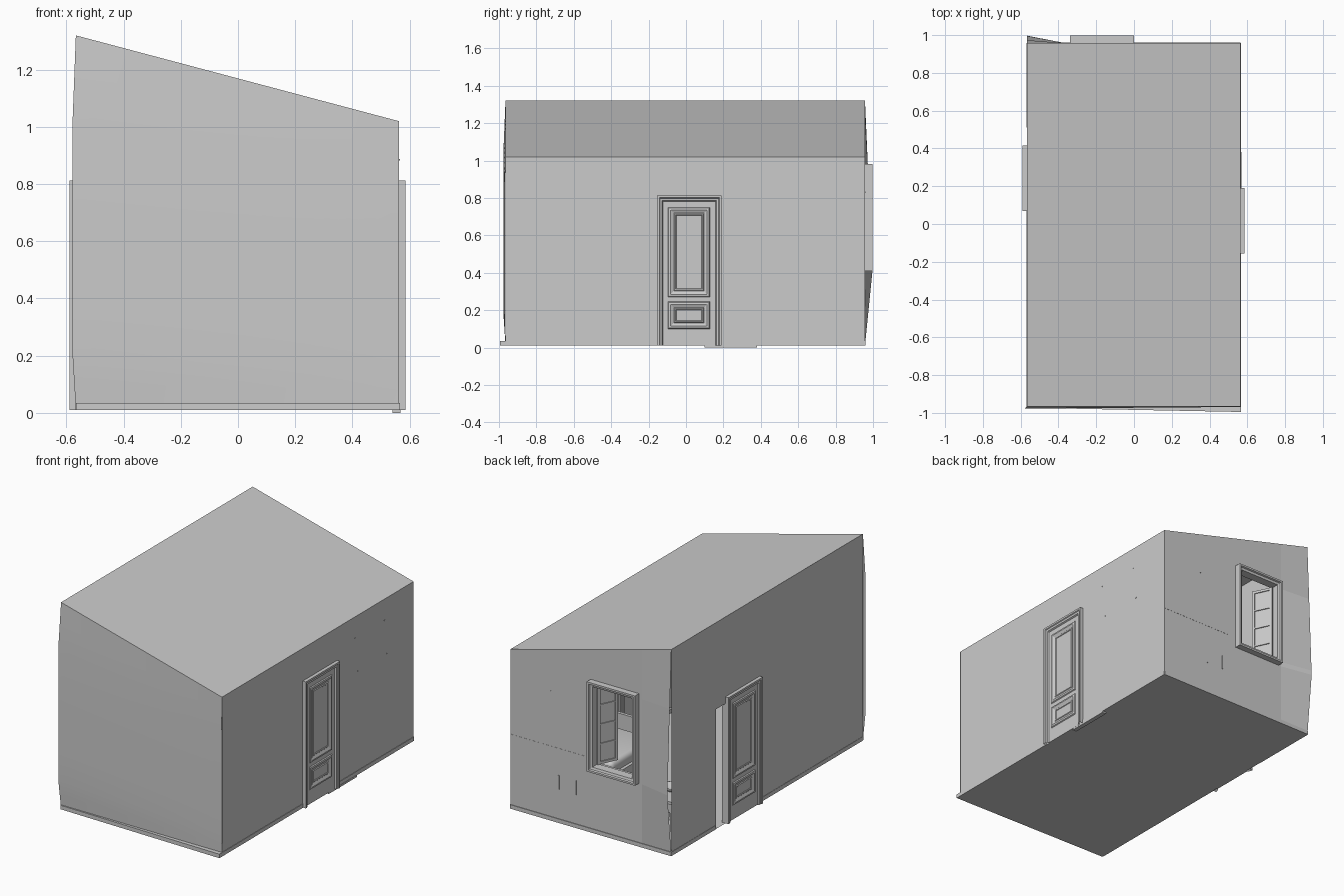
import bpy, bmesh, math
from mathutils import Vector, Matrix

if "Cube" in bpy.data.objects:
    bpy.data.objects.remove(bpy.data.objects["Cube"])

L, R, F, B, Z0 = -0.567, 0.563, -0.965, 0.957, 0.01


def roof_z(x):
    return 1.32 - 0.30 * (x - L) / (R - L)


def make(name, verts, faces, mat=None):
    me = bpy.data.meshes.new(name)
    me.from_pydata([tuple(v) for v in verts], [], faces)
    ob = bpy.data.objects.new(name, me)
    bpy.context.collection.objects.link(ob)
    if mat:
        ob.matrix_world = mat
    return ob


def box(name, a, b, mat=None):
    v = [(x, y, z) for x in (a[0], b[0]) for y in (a[1], b[1]) for z in (a[2], b[2])]
    f = [(0, 1, 3, 2), (4, 6, 7, 5), (0, 4, 5, 1), (2, 3, 7, 6), (0, 2, 6, 4), (1, 5, 7, 3)]
    return make(name, v, f, mat)


# grid sheet with an optional rectangular opening; fn maps (u, v) to a point
def sheet(name, us, vs, fn, hole=None):
    verts = [fn(u, v) for u in us for v in vs]
    n, faces = len(vs), []
    for i in range(len(us) - 1):
        for j in range(n - 1):
            cu, cv = (us[i] + us[i + 1]) / 2, (vs[j] + vs[j + 1]) / 2
            if hole and hole[0] < cu < hole[1] and hole[2] < cv < hole[3]:
                continue
            a = i * n + j
            faces.append((a, a + n, a + n + 1, a + 1))
    return make(name, verts, faces)


# nested rectangles joined into a moulding; steps are (inset, height)
def moulding(name, rect, steps, fn, cap=False):
    u0, u1, v0, v1 = rect
    verts, faces = [], []
    for d, h in steps:
        verts += [fn(u0 + d, v0 + d, h), fn(u1 - d, v0 + d, h),
                  fn(u1 - d, v1 - d, h), fn(u0 + d, v1 - d, h)]
    for k in range(len(steps) - 1):
        for i in range(4):
            j = (i + 1) % 4
            faces.append((4 * k + i, 4 * k + j, 4 * k + 4 + j, 4 * k + 4 + i))
    if cap:
        m = len(verts)
        faces.append((m - 4, m - 3, m - 2, m - 1))
    return make(name, verts, faces)


def lathe(name, profile, at, n=20):
    verts = [(at[0] + r * math.cos(2 * math.pi * i / n), at[1] + r * math.sin(2 * math.pi * i / n), at[2] + z)
             for r, z in profile for i in range(n)]
    faces = [(k * n + i, k * n + (i + 1) % n, k * n + n + (i + 1) % n, k * n + n + i)
             for k in range(len(profile) - 1) for i in range(n)]
    ob = make(name, verts, faces)
    for p in ob.data.polygons:
        p.use_smooth = True
    return ob


# shell: floor, sloped ceiling and four walls
sheet("floor", [L, R], [F, B], lambda x, y: (x, y, Z0))
sheet("ceiling", [L, R], [F, B], lambda x, y: (x, y, roof_z(x)))
sheet("right_wall", [F, B], [Z0, 1.02], lambda y, z: (R, y, z))
sheet("left_wall", [F, 0.1, 0.51, B], [Z0, 0.77, 1.32], lambda y, z: (L, y, z), (0.1, 0.51, 0, 0.77))


def back_point(x, z):
    bulge = max(0, (-0.36 - x) / 0.207) * max(0, 1 - (abs(z - 0.41) / (0.4 if z < 0.41 else 0.91)))
    return (x, B + 0.04 * bulge, roof_z(x) if z > 1.3 else z)


sheet("back_wall", [L, -0.36, -0.31, -0.03, R], [Z0, 0.41, 0.44, 0.95, 1.32], back_point, (-0.31, -0.03, 0.44, 0.95))


def front_point(x, t):
    s = (R - x) / (R - L)
    bow = min(1, t / 0.14, (1 - t) / 0.22) if 0 < t < 1 else 0
    return (x - 0.011 * bow * s ** 6, F - 0.012 * bow * (0.3 + 0.7 * s), Z0 + t * (roof_z(x) - Z0))


front = sheet("front_wall", [L + (R - L) * i / 16 for i in range(17)],
              [0, 0.07, 0.14, 0.3, 0.5, 0.78, 0.9, 1], front_point)
for p in front.data.polygons:
    p.use_smooth = True

# skirting boards
for a, b in ((F, -0.155), (0.19, B)):
    box("right_skirting", (R - 0.012, a, Z0), (R + 0.003, b, 0.035))
for a, b in ((F, 0.07), (0.51, B)):
    box("left_skirting", (L - 0.002, a, Z0), (L + 0.012, b, 0.035))
box("back_skirting", (L, B - 0.012, Z0), (R, B + 0.004, 0.035))
make("front_skirting", [(x, y, z) for z in (Z0, 0.035) for x, y in
     ((L, F + 0.012), (L, F - 0.008), (R + 0.003, F - 0.03), (R + 0.003, F + 0.012))],
     [(3, 2, 1, 0), (4, 5, 6, 7)] + [(i, (i + 1) % 4, (i + 1) % 4 + 4, i + 4) for i in range(4)])
box("floor_strip", (0.54, 0.10, 0.0), (0.568, 0.38, 0.012))


# panelled doors with a moulded frame on both wall faces
def door(name, wall, s, y0):
    w = 0.345
    for k, face in (("outer", s), ("inner", -s)):
        def at(u, v, h, face=face):
            return (wall + face * h, y0 + u, v)
        pts = [(0, 0.0), (0, 0.022), (0.012, 0.022), (0.016, 0.017), (0.028, 0.015), (0.034, 0.004)]
        verts, faces = [], []
        for d, h in pts:
            verts += [at(d, Z0, h), at(d, 0.813 - d, h), at(w - d, 0.813 - d, h), at(w - d, Z0, h)]
        for q in range(len(pts) - 1):
            for i in range(3):
                faces.append((4 * q + i, 4 * q + i + 1, 4 * q + 5 + i, 4 * q + 4 + i))
        make(name + "_frame_" + k, verts, faces)
        for v0, v1 in ((0.27, 0.75), (0.10, 0.245)):
            moulding(name + "_panel_" + k, (0.058, 0.282, v0, v1),
                     [(0, 0.006), (0.004, 0.012), (0.014, 0.014), (0.032, 0.006), (0.036, 0.010),
                      (0.042, 0.010), (0.045, 0.0065)], at, True)
    box(name + "_slab", (wall - 0.006, y0 + 0.03, Z0), (wall + 0.006, y0 + w - 0.03, 0.78))
    lathe(name + "_knob", [(0.001, -0.01), (0.009, -0.005), (0.009, 0.005), (0.001, 0.01)],
          (wall - s * 0.018, y0 + 0.05, 0.38), 10)


door("right_door", R, 1, -0.155)
door("left_door", L, -1, 0.07)

# window casing, lining and two inward-opening sashes
moulding("window_casing", (-0.34, 0.0, 0.41, 0.98),
         [(0, 0), (0, 0.04), (0.012, 0.04), (0.016, 0.03), (0.03, 0.026), (0.03, -0.03), (0, -0.03), (0, 0)],
         lambda u, v, h: (u, B + h, v))
box("window_ledge", (-0.34, B - 0.06, 0.40), (0.0, B - 0.02, 0.43))
for hx, ang in ((-0.31, -65), (-0.03, 245)):
    m = Matrix.Translation((hx, B - 0.02, 0)) @ Matrix.Rotation(math.radians(ang), 4, 'Z')
    for u in (0, 0.118):
        box("sash_stile", (u, -0.009, 0.44), (u + 0.018, 0.009, 0.95), m)
    for i in range(5):
        z = 0.44 + i * 0.1235
        t = 0.016 if i in (0, 4) else 0.008
        box("sash_bar", (0.018, -0.008, z), (0.118, 0.008, z + t), m)
    box("sash_glass", (0.018, -0.002, 0.456), (0.118, 0.002, 0.934), m)

# bed in the back right corner
bx0, bx1, by0, by1 = 0.06, 0.545, 0.14, 0.94
for x in (bx0, bx1 - 0.04):
    box("bed_post", (x, by1 - 0.04, Z0), (x + 0.04, by1, 0.50))
    box("bed_post", (x, by0, Z0), (x + 0.04, by0 + 0.04, 0.40))
    box("bed_rail", (x + 0.005, by0, 0.14), (x + 0.035, by1, 0.23))
box("headboard", (bx0, by1 - 0.03, 0.14), (bx1, by1 - 0.01, 0.46))
box("footboard", (bx0, by0 + 0.01, 0.12), (bx1, by0 + 0.03, 0.37))
box("headboard_top", (0.04, by1 - 0.035, 0.476), (0.56, B + 0.001, 0.482))
for x in (0.10, 0.22):
    box("headboard_wedge", (x, by1 - 0.02, 0.22), (x + 0.008, B + 0.003, 0.31))


def soft(name, a, b, r):
    ob = box(name, a, b)
    md = ob.modifiers.new("round", 'BEVEL')
    md.width, md.segments = r, 4
    for p in ob.data.polygons:
        p.use_smooth = True


soft("mattress", (bx0 + 0.03, by0 + 0.04, 0.17), (bx1 - 0.03, by1 - 0.04, 0.27), 0.02)
soft("blanket", (bx0 + 0.025, by0 + 0.045, 0.20), (bx1 - 0.025, 0.62, 0.295), 0.03)
for x in (0.10, 0.31):
    soft("pillow", (x, 0.73, 0.26), (x + 0.19, 0.89, 0.325), 0.03)


# chairs with ladder backs
def chair(at, ang):
    m = Matrix.Translation(at) @ Matrix.Rotation(math.radians(ang), 4, 'Z')
    box("chair_seat", (-0.075, -0.075, 0.17), (0.075, 0.075, 0.188), m)
    for x in (-0.075, 0.06):
        box("chair_front_leg", (x, -0.075, 0), (x + 0.015, -0.06, 0.17), m)
        box("chair_back_post", (x, 0.06, 0), (x + 0.015, 0.075, 0.38), m)
        box("chair_side_rung", (x + 0.003, -0.06, 0.08), (x + 0.012, 0.06, 0.09), m)
    for z in (0.24, 0.29, 0.34):
        box("chair_slat", (-0.06, 0.063, z), (0.06, 0.072, z + 0.022), m)
    box("chair_front_rung", (-0.06, -0.072, 0.06), (0.06, -0.063, 0.07), m)


chair((-0.36, 0.50, Z0), 80)
chair((-0.07, 0.80, Z0), -20)

# washstand with basin and jug
box("table_top", (-0.54, 0.68, 0.30), (-0.28, 0.90, 0.318))
for x in (-0.53, -0.31):
    for y in (0.69, 0.87):
        box("table_leg", (x, y, Z0), (x + 0.02, y + 0.02, 0.30))
box("table_drawer", (-0.525, 0.695, 0.24), (-0.295, 0.885, 0.30))
lathe("basin", [(0.001, 0), (0.03, 0), (0.055, 0.03), (0.052, 0.03), (0.028, 0.005), (0.001, 0.005)], (-0.43, 0.76, 0.318))
lathe("jug", [(0.001, 0), (0.018, 0), (0.028, 0.025), (0.014, 0.06), (0.02, 0.08)], (-0.34, 0.84, 0.318))

# framed pictures and mirror, with nails through the walls
rim = [(0, 0), (0, 0.014), (0.012, 0.014), (0.016, 0.006)]
for y, z, w, h in ((0.37, 0.87, 0.16, 0.19), (0.665, 0.87, 0.16, 0.19), (0.40, 0.65, 0.12, 0.13), (0.69, 0.65, 0.12, 0.13)):
    moulding("side_picture", (y - w / 2, y + w / 2, z - h, z), rim, lambda u, v, d: (R - d, u, v), True)
    box("nail", (R - 0.01, y - 0.003, z + 0.012), (R + 0.003, y + 0.003, z + 0.018))
for name, x, z, w, h in (("back_picture", 0.28, 0.81, 0.28, 0.2), ("mirror", -0.45, 0.80, 0.11, 0.17)):
    moulding(name, (x - w / 2, x + w / 2, z - h, z), rim, lambda u, v, d: (u, B - d, v), True)
box("nail", (0.277, B - 0.01, 0.827), (0.283, B + 0.003, 0.833))
